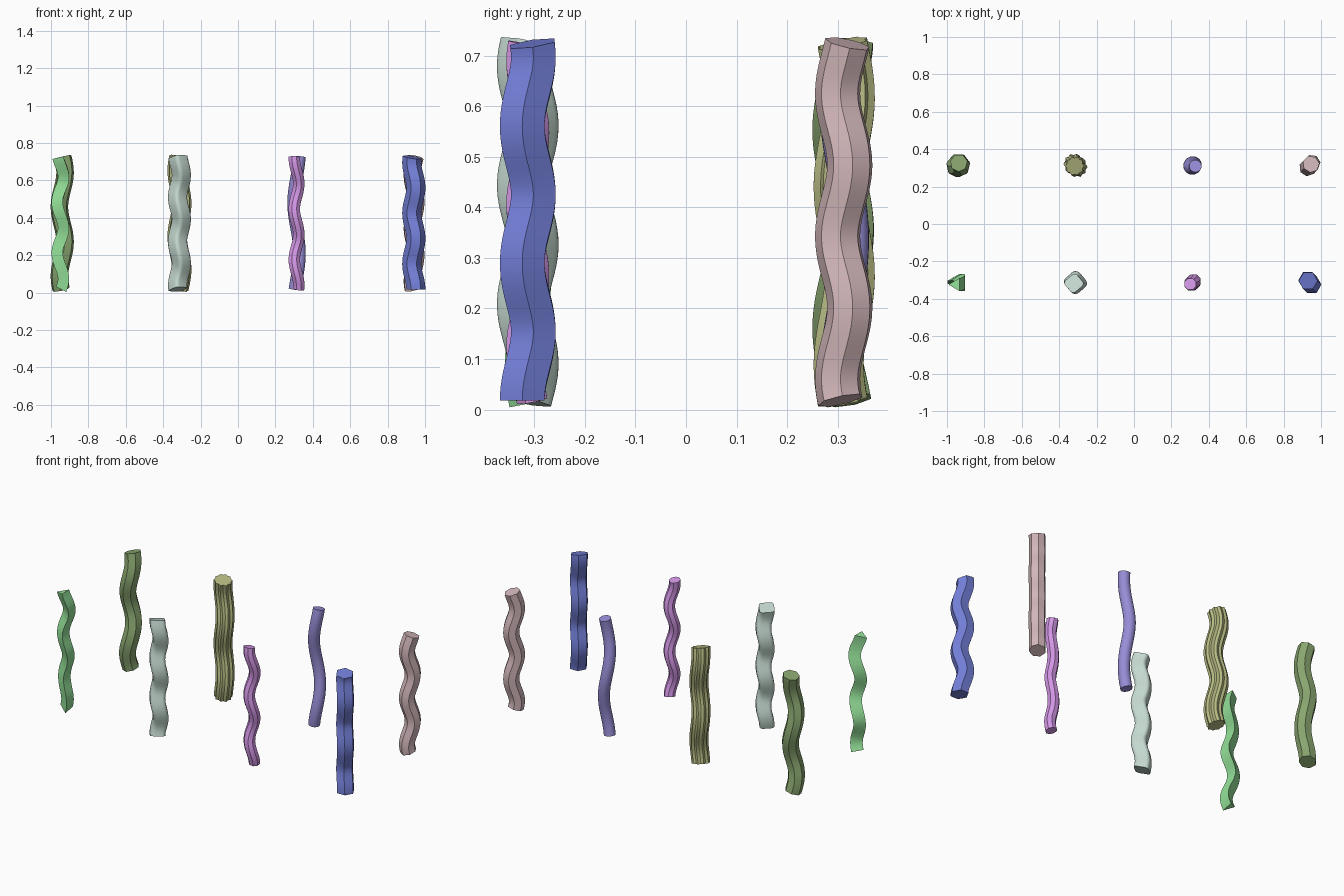
import bpy, bmesh, math
from mathutils import Vector

if "Cube" in bpy.data.objects:
    bpy.data.objects.remove(bpy.data.objects["Cube"])

Z0, Z1, STEPS = 0.018, 0.724, 64
TAU = 2 * math.pi


def polygon(n, r, turn=0.0):
    return [(r * math.cos(TAU * i / n + turn), r * math.sin(TAU * i / n + turn)) for i in range(n)]


def star(n, r, inner):
    pts = []
    for i in range(2 * n):
        k = r if i % 2 == 0 else r * inner
        pts.append((k * math.cos(math.pi * i / n), k * math.sin(math.pi * i / n)))
    return pts


def rounded_square(half, corner, turn):
    pts = []
    for q in range(4):
        base = q * TAU / 4
        c = half - corner
        cx = c * math.sqrt(2) * math.cos(base + TAU / 8)
        cy = c * math.sqrt(2) * math.sin(base + TAU / 8)
        for s in range(6):
            a = base + s * TAU / 20
            x, y = cx + corner * math.cos(a), cy + corner * math.sin(a)
            pts.append((x * math.cos(turn) - y * math.sin(turn), x * math.sin(turn) + y * math.cos(turn)))
    return pts


def wavy_rod(name, x, y, profile, wave_x, wave_y, color):
    """Sweep a profile along a wavy upright path; waves are (size, cycles, phase)."""
    def point(t):
        off = [a * math.sin(TAU * (n * t + p)) for a, n, p in (wave_x, wave_y)]
        return Vector((x + off[0], y + off[1], Z0 + (Z1 - Z0) * t))

    bm = bmesh.new()
    rings = []
    for i in range(STEPS + 1):
        t = i / STEPS
        tangent = (point(t + 0.002) - point(t - 0.002)).normalized()
        rot = Vector((0, 0, 1)).rotation_difference(tangent)
        rings.append([bm.verts.new(point(t) + rot @ Vector((u, v, 0))) for u, v in profile])
    n = len(profile)
    for a, b in zip(rings, rings[1:]):
        for j in range(n):
            k = (j + 1) % n
            bm.faces.new((a[j], a[k], b[k], b[j]))
    bm.faces.new(rings[0][::-1])
    bm.faces.new(rings[-1])
    mesh = bpy.data.meshes.new(name)
    bm.to_mesh(mesh)
    bm.free()
    mat = bpy.data.materials.new(name + "_color")
    mat.diffuse_color = (*color, 1)
    mat.use_nodes = True
    mat.node_tree.nodes["Principled BSDF"].inputs["Base Color"].default_value = mat.diffuse_color
    mesh.materials.append(mat)
    obj = bpy.data.objects.new(name, mesh)
    bpy.context.collection.objects.link(obj)
    bpy.ops.object.select_all(action='DESELECT')
    obj.select_set(True)
    bpy.context.view_layer.objects.active = obj
    bpy.ops.object.shade_smooth_by_angle(angle=math.radians(28))


X1, X2, Y = 0.94, 0.313, 0.313

# Front row, left to right
wavy_rod("triangular_rod", -X1, -Y, polygon(3, 0.04, math.pi),
         (0.017, 2.6, 0.04), (0.011, 2.2, 0.54), (0.30, 0.76, 0.32))
wavy_rod("rounded_square_rod", -X2, -Y, rounded_square(0.042, 0.02, 0.7),
         (0.010, 3.0, -0.34), (0.010, 3.0, -0.06), (0.55, 0.69, 0.62))
wavy_rod("octagonal_rod", X2, -Y, polygon(8, 0.033, TAU / 16),
         (0.012, 2.6, 0.17), (0.012, 2.5, 0.375), (0.66, 0.31, 0.80))
wavy_rod("hexagonal_rod", X1, -Y, polygon(6, 0.051),
         (0.011, 2.6, 0.25), (0.011, 2.6, -0.25), (0.17, 0.21, 0.68))

# Back row, left to right
wavy_rod("olive_heptagonal_rod", -X1, Y, polygon(7, 0.048, 0.2),
         (0.015, 1.9, 0.566), (0.015, 1.8, 0.386), (0.25, 0.38, 0.16))
wavy_rod("fluted_rod", -X2, Y, star(10, 0.052, 0.85),
         (0.012, 2.0, -0.05), (0.011, 2.0, -0.45), (0.46, 0.48, 0.22))
wavy_rod("round_rod", X2, Y, polygon(24, 0.033),
         (0.016, 1.3, -0.1), (0.016, 1.3, -0.335), (0.31, 0.27, 0.68))
wavy_rod("pink_heptagonal_rod", X1, Y, polygon(7, 0.046, 0.1),
         (0.011, 2.5, 0.6), (0.012, 2.5, 0.6), (0.66, 0.48, 0.50))
